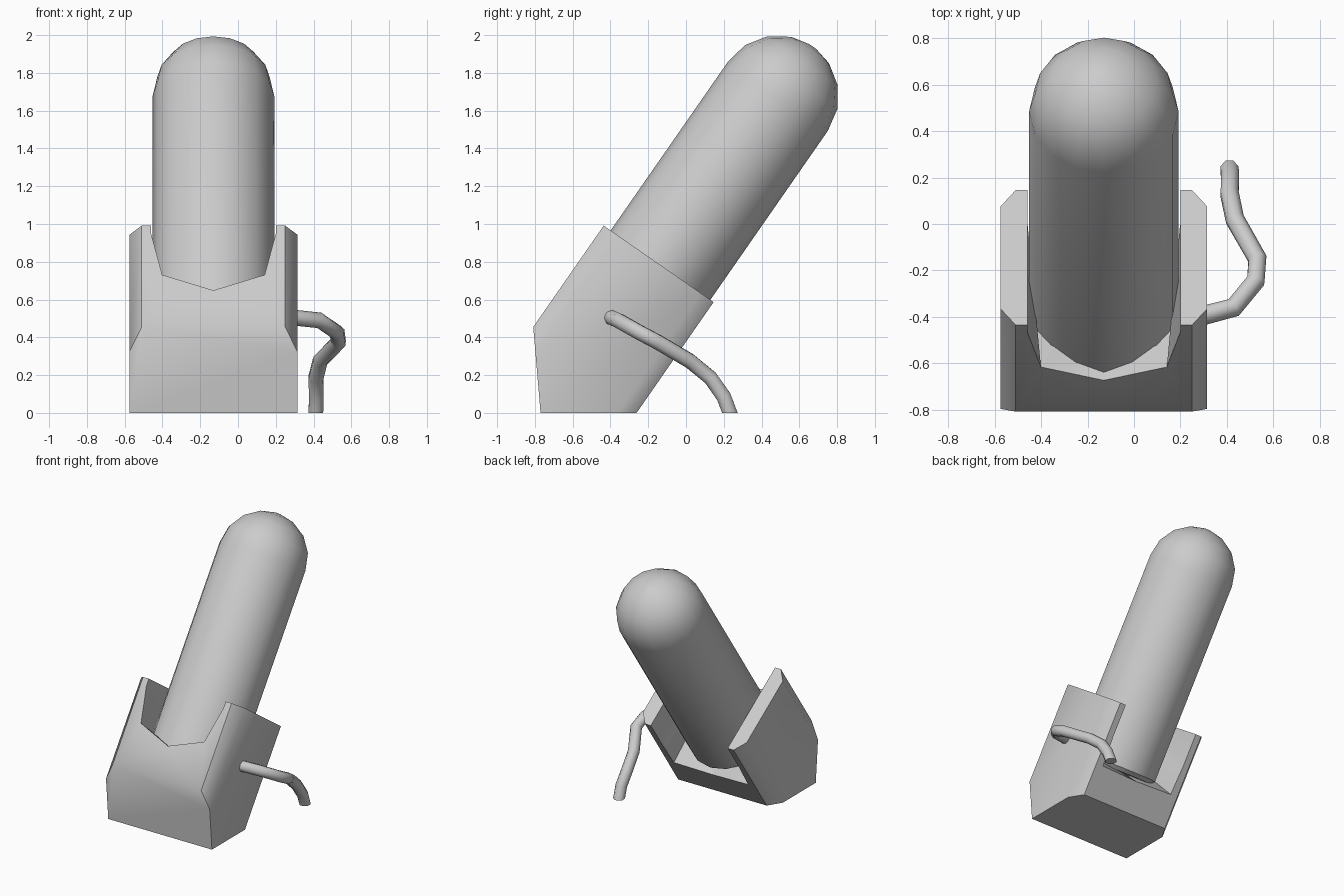
import bpy, bmesh, math
from mathutils import Vector

if "Cube" in bpy.data.objects:
    bpy.data.objects.remove(bpy.data.objects["Cube"])

CX = -0.13           # centre plane of barrel and cradle
SY, CZ = 0.57, 0.82  # lean of the barrel axis towards +y


def lean(x, n, d):
    """x, distance across the leaning axis, distance along it -> world."""
    return Vector((CX + x, CZ * n + SY * d, -SY * n + CZ * d))


def make_object(name, bm):
    bmesh.ops.recalc_face_normals(bm, faces=bm.faces)
    me = bpy.data.meshes.new(name)
    bm.to_mesh(me)
    bm.free()
    ob = bpy.data.objects.new(name, me)
    bpy.context.collection.objects.link(ob)
    return ob


def smooth(ob, angle):
    bpy.ops.object.select_all(action='DESELECT')
    ob.select_set(True)
    bpy.context.view_layer.objects.active = ob
    bpy.ops.object.shade_smooth_by_angle(angle=math.radians(angle))


def loft(bm, rings):
    """Bridge rings of world points and cap both ends."""
    loops = [[bm.verts.new(p) for p in r] for r in rings]
    n = len(loops[0])
    for a, b in zip(loops, loops[1:]):
        for i in range(n):
            j = (i + 1) % n
            bm.faces.new((a[i], a[j], b[j], b[i]))
    bm.faces.new(loops[0])
    bm.faces.new(loops[-1])


def clip(bm, co, no):
    """Cut away everything on the normal side and close the hole."""
    bmesh.ops.recalc_face_normals(bm, faces=bm.faces)
    geom = bm.verts[:] + bm.edges[:] + bm.faces[:]
    bmesh.ops.bisect_plane(bm, geom=geom, plane_co=co, plane_no=no, clear_outer=True)
    bmesh.ops.holes_fill(bm, edges=[e for e in bm.edges if e.is_boundary], sides=0)


# Barrel: leaning cylinder with a domed top
R, AXIS_N, DOME, SIDES = 0.322, -0.558, 1.657, 16
profile = [(R - 0.03, 0.11), (R, 0.14)]
profile += [(R * math.cos(a), DOME + R * math.sin(a))
            for a in (math.radians(t) for t in (0, 22.5, 45, 67.5, 86))]
bm = bmesh.new()
loft(bm, [[lean(r * math.cos(2 * math.pi * i / SIDES),
                AXIS_N + r * math.sin(2 * math.pi * i / SIDES), d)
           for i in range(SIDES)] for r, d in profile])
smooth(make_object("domed_barrel", bm), 40)

# Cradle: chamfered block along the barrel axis, trimmed by ground and front
HW, N0, N1, CHX, CHN, TOP = 0.445, -0.925, -0.215, 0.065, 0.085, 0.566
half = [(HW - CHX, N0), (HW, N0 + CHN), (HW, N1 - CHN), (HW - CHX, N1)]
section = half + [(-x, n) for x, n in reversed(half)]
bm = bmesh.new()
loft(bm, [[lean(x, n, d) for x, n in section] for d in (-1.2, TOP)])
clip(bm, (0, 0, 0), (0, 0, -1))
clip(bm, (0, -0.77, 0), (0, -0.47, -0.04))
cradle = make_object("cradle", bm)

# Slot cutter: rounded at the front, square at the back
def slot_ring(n, pts):
    pts = pts + [(-x, d) for x, d in reversed(pts) if x]
    return [lean(x, n, d) for x, d in pts]

bm = bmesh.new()
loft(bm, [slot_ring(N0 - 0.02, [(0.33, 0.8), (0.33, 0.52), (0.27, 0.25), (0, 0.15)]),
          slot_ring(N1 + 0.02, [(0.33, 0.8), (0.33, 0.3), (0.32, 0.09), (0, 0.08)])])
bmesh.ops.triangulate(bm, faces=bm.faces)
cutter = make_object("slot_cutter", bm)
cutter.hide_render = True
mod = cradle.modifiers.new("slot", 'BOOLEAN')
mod.object, mod.operation, mod.solver = cutter, 'DIFFERENCE', 'EXACT'
bpy.context.view_layer.objects.active = cradle
bpy.ops.object.modifier_apply(modifier=mod.name)
bpy.data.objects.remove(cutter)
smooth(cradle, 50)

# Side hook: bent rod from the cradle side down to the ground
path = [(0.24, -0.41, 0.51), (0.43, -0.36, 0.49), (0.525, -0.245, 0.425),
        (0.532, -0.15, 0.375), (0.435, 0.02, 0.275), (0.412, 0.13, 0.185),
        (0.415, 0.2, 0.085), (0.41, 0.255, -0.06)]
cu = bpy.data.curves.new("hook_path", 'CURVE')
cu.dimensions, cu.bevel_depth, cu.bevel_resolution = '3D', 0.042, 2
cu.use_fill_caps = True
sp = cu.splines.new('POLY')
sp.points.add(len(path) - 1)
for p, co in zip(sp.points, path):
    p.co = (*co, 1)
tmp = bpy.data.objects.new("hook_path", cu)
bpy.context.collection.objects.link(tmp)
bpy.context.view_layer.update()
me = bpy.data.meshes.new_from_object(tmp.evaluated_get(bpy.context.evaluated_depsgraph_get()))
bm = bmesh.new()
bm.from_mesh(me)
bmesh.ops.remove_doubles(bm, verts=bm.verts, dist=0.0005)
clip(bm, (0, 0, 0), (0, 0, -1))
bpy.data.objects.remove(tmp)
smooth(make_object("side_hook", bm), 50)
